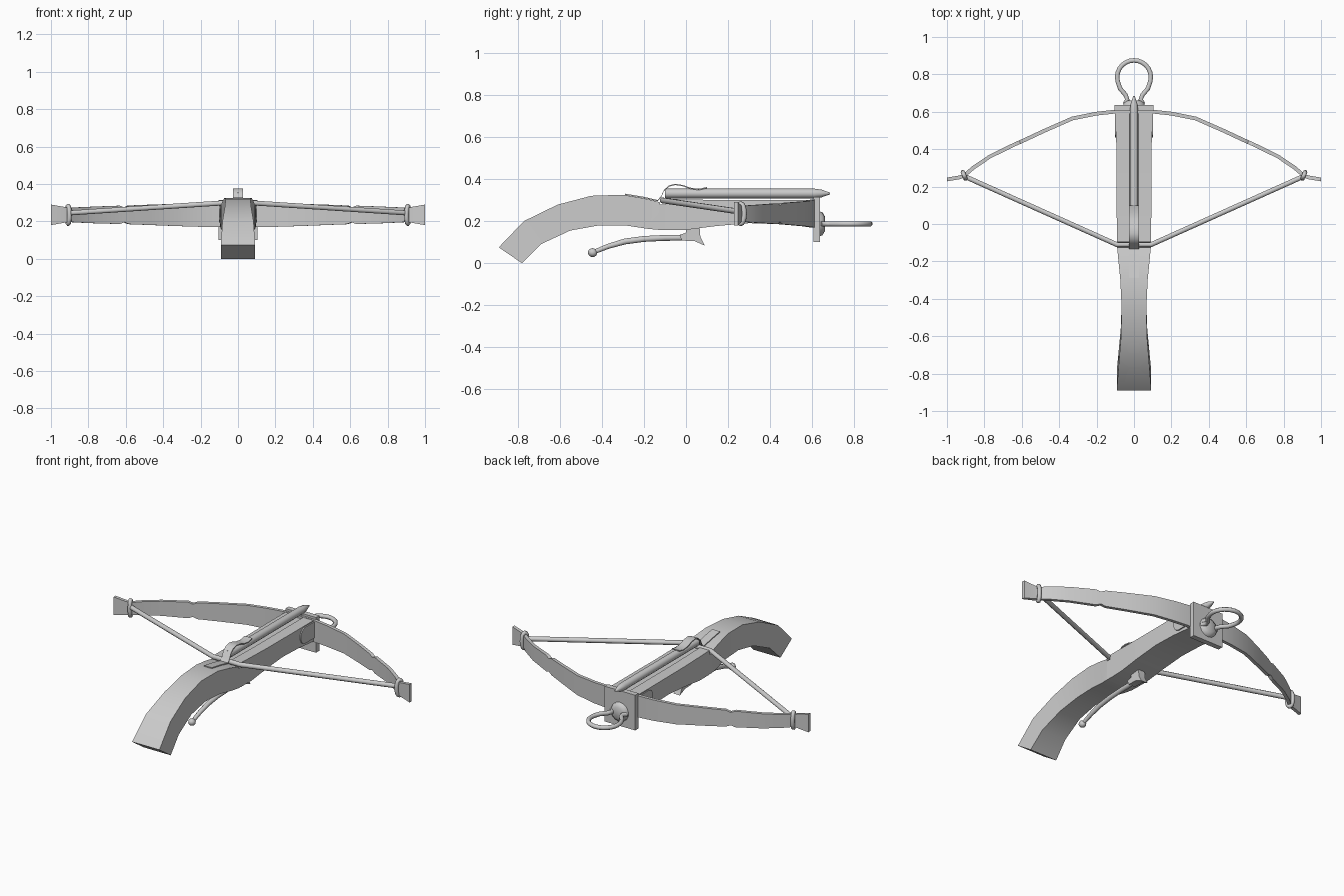
import bpy, bmesh, math
from mathutils import Vector

if "Cube" in bpy.data.objects:
    bpy.data.objects.remove(bpy.data.objects["Cube"])


def make(name, verts, faces, smooth=30):
    me = bpy.data.meshes.new(name)
    me.from_pydata([tuple(v) for v in verts], [], faces)
    bm = bmesh.new()
    bm.from_mesh(me)
    bmesh.ops.recalc_face_normals(bm, faces=bm.faces)
    bm.to_mesh(me)
    bm.free()
    ob = bpy.data.objects.new(name, me)
    bpy.context.collection.objects.link(ob)
    bpy.ops.object.select_all(action='DESELECT')
    bpy.context.view_layer.objects.active = ob
    ob.select_set(True)
    bpy.ops.object.shade_smooth_by_angle(angle=math.radians(smooth))
    return ob


def loft(name, rings, closed=False, smooth=30):
    """Skin equal-sized rings of points, capping the ends unless closed."""
    n, m = len(rings[0]), len(rings)
    verts = [p for r in rings for p in r]
    faces = []
    for i in range(m if closed else m - 1):
        a, b = i * n, ((i + 1) % m) * n
        for j in range(n):
            k = (j + 1) % n
            faces.append((a + j, a + k, b + k, b + j))
    if not closed:
        faces += [tuple(range(n)), tuple(range((m - 1) * n, m * n))]
    return make(name, verts, faces, smooth)


def tube(name, path, radii, sides=8, closed=False, ref=(1, 0, 0), wide=1):
    """Sweep a round section along a path; ref is the fixed side direction."""
    pts, rings = [Vector(p) for p in path], []
    n = len(pts)
    if not isinstance(radii, (list, tuple)):
        radii = [radii] * n
    for i, p in enumerate(pts):
        a = pts[(i - 1) % n] if closed else pts[max(i - 1, 0)]
        b = pts[(i + 1) % n] if closed else pts[min(i + 1, n - 1)]
        t = (b - a).normalized()
        u = (Vector(ref) - t * t.dot(Vector(ref))).normalized()
        w = t.cross(u)
        rings.append([p + (u * math.cos(q) * wide + w * math.sin(q)) * radii[i]
                      for q in [2 * math.pi * (k + .5) / sides for k in range(sides)]])
    return loft(name, rings, closed, 50)


def box(name, x0, x1, y0, y1, z0, z1):
    return loft(name, [[(x0, y, z0), (x1, y, z0), (x1, y, z1), (x0, y, z1)] for y in (y0, y1)])


# Stock: top y, top z, bottom y, bottom z, half width, groove depth
stations = [
    (-.89, .075, -.78, 0, .092, 0), (-.77, .20, -.69, .09, .083, 0),
    (-.61, .278, -.55, .155, .07, 0), (-.45, .32, -.41, .18, .066, 0),
    (-.30, .325, -.28, .178, .073, 0), (-.20, .308, -.18, .163, .083, 0),
    (-.125, .29, -.125, .158, .09, 0), (-.124, .278, -.124, .158, .09, 0),
    (-.098, .278, -.098, .158, .09, 0), (-.097, .305, -.097, .157, .09, .012),
    (0, .303, 0, .158, .092, .012), (.14, .30, .14, .176, .093, .012),
    (.30, .30, .30, .19, .094, .012), (.45, .30, .45, .185, .095, .012),
    (.61, .30, .61, .17, .095, .012)]
loft("stock", [[(-w, by, bz), (w, by, bz), (w, ty, tz), (.025, ty, tz), (.02, ty, tz - g),
                (-.02, ty, tz - g), (-.025, ty, tz), (-w, ty, tz)]
               for ty, tz, by, bz, w, g in stations])

# Front plate and stirrup boss
box("front_plate", -.103, .103, .605, .637, .10, .315)
tube("stirrup_boss", [(0, .63, .187), (0, .648, .187), (0, .66, .187)], [.06, .055, .035], 14)

# Rounded cheek plates on both sides of the stock
for s, side in ((-1, "left"), (1, "right")):
    prof = [(.61, .195), (.50, .195), (.475, .207), (.463, .23), (.463, .26),
            (.475, .282), (.50, .294), (.61, .294)]
    loft("cheek_plate_" + side, [[(s * x, y, z) for y, z in prof] for x in (.08, .102)])

# Bow limbs: x, y, bottom z, top z (small notches near x = 0.61)
half = [(.09, .602, .17, .302), (.20, .59, .171, .298), (.33, .564, .175, .294),
        (.48, .498, .181, .289), (.585, .449, .185, .285), (.61, .438, .196, .274),
        (.635, .427, .186, .284), (.77, .361, .19, .279), (.86, .300, .194, .275),
        (.91, .257, .197, .272), (.935, .249, .192, .278), (1.0, .238, .18, .29)]
prof = [(-x, y, a, b) for x, y, a, b in reversed(half)] + half
rings = []
for i, (x, y, a, b) in enumerate(prof):
    p, q = prof[max(i - 1, 0)], prof[min(i + 1, len(prof) - 1)]
    t = Vector((q[0] - p[0], q[1] - p[1])).normalized() * .010
    dx, dy = (0, .010) if abs(x) == 1 else (-t.y, t.x)
    rings.append([(x - dx, y - dy, a), (x + dx, y + dy, a), (x + dx, y + dy, b), (x - dx, y - dy, b)])
loft("bow_limbs", rings, smooth=20)

# String with a loop round each limb end
tube("string", [(-.90, .252, .245), (-.09, -.111, .298), (.09, -.111, .298), (.90, .252, .245)],
     .014, 8, ref=(0, 0, 1))
for s, side in ((-1, "left"), (1, "right")):
    loop = []
    for k in range(16):
        q = 2 * math.pi * k / 16
        c, z = math.cos(q), math.sin(q)
        loop.append((s * (.908 + .007 * c), .26 + .017 * c, .235 + .048 * z))
    tube("string_loop_" + side, loop, .012, 8, True, ref=(s * .9, -.4, 0))

# Bolt with a pointed head
tube("bolt", [(0, -.10, .331), (0, .61, .331), (0, .645, .331), (0, .685, .331)],
     [.023, .023, .018, .004], 10)

# Spring clip holding the bolt: bent thin strip
clip = [(-.29, .327), (-.20, .312), (-.135, .297), (-.118, .315), (-.105, .345), (-.08, .367),
        (-.05, .374), (-.015, .368), (.02, .356), (.06, .35), (.10, .359)]
loft("bolt_clip", [[(-.026, y, z - .003), (.026, y, z - .003), (.026, y, z + .003), (-.026, y, z + .003)]
                   for y, z in clip], smooth=40)

# Trigger lever with a ball end and a flared mount
tube("trigger_lever", [(0, -.44, .052), (0, -.37, .08), (0, -.29, .103), (0, -.20, .115),
                       (0, -.10, .12), (0, 0, .121), (0, .04, .121)],
     [.011, .013, .015, .015, .015, .015, .016], 8)
tube("trigger_ball", [(0, -.444 + .021 * math.cos(a), .05 - .007 * math.cos(a))
                      for a in [math.pi * (.04 + .92 * k / 8) for k in range(9)]],
     [.021 * math.sin(math.pi * (.04 + .92 * k / 8)) for k in range(9)], 10)
mount = [(-.02, .107), (.04, .105), (.09, .083), (.068, .125), (.066, .165), (.0, .165), (.0, .145), (-.03, .134)]
loft("trigger_mount", [[(x, y, z) for y, z in mount] for x in (-.022, .022)])

# Stirrup: flattened teardrop ring in front of the plate
ring = [(.05, .64), (.036, .665), (.045, .69), (.075, .725)]
arc = [(.09 * math.cos(a), .785 + .09 * math.sin(a))
       for a in [math.radians(-14 + 208 * k / 14) for k in range(15)]]
path = ring + arc + [(-x, y) for x, y in reversed(ring)]
tube("stirrup", [(x, y, .187) for x, y in path], .013, 8, ref=(0, 0, 1))
